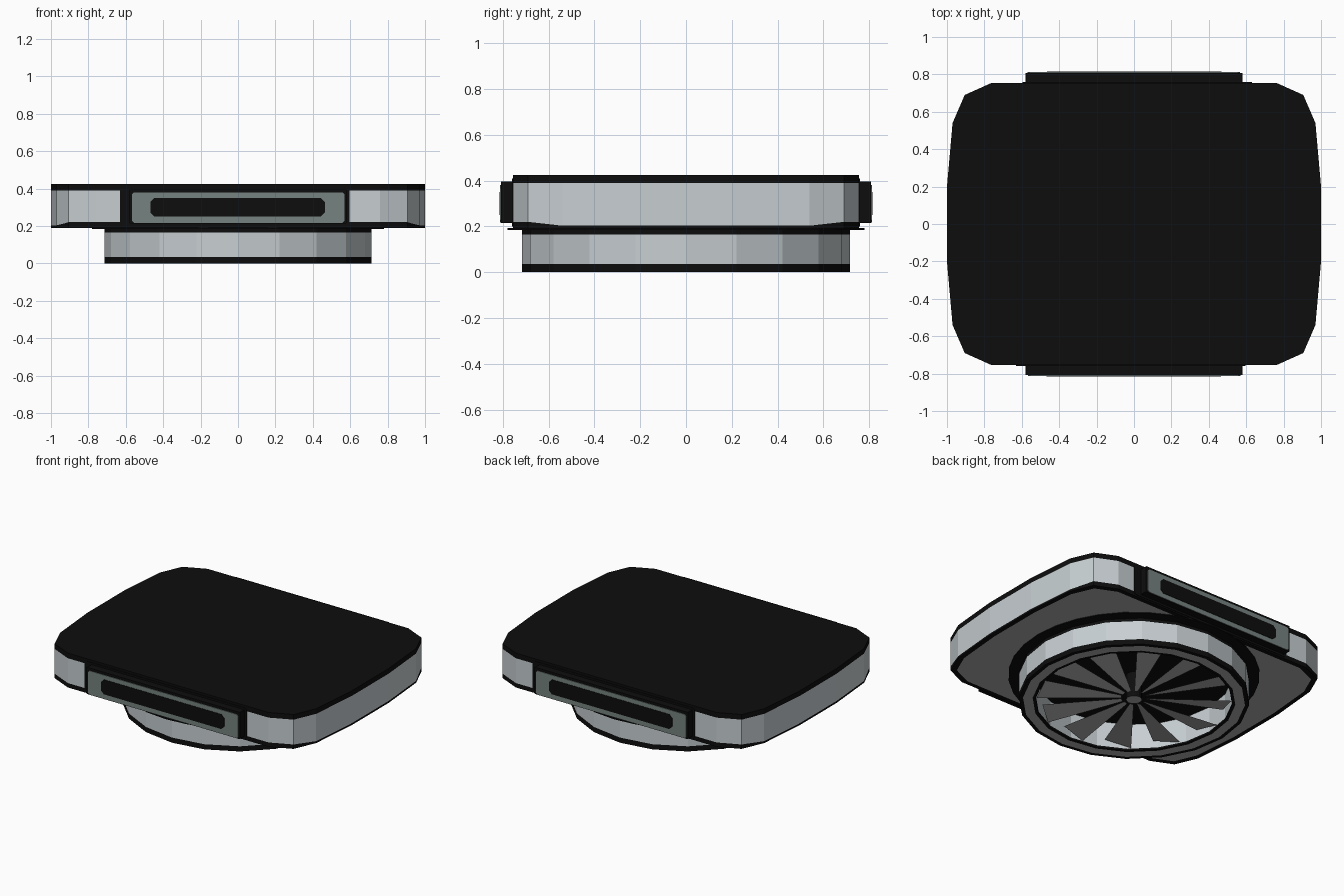
import bpy, bmesh, math

if "Cube" in bpy.data.objects:
    bpy.data.objects.remove(bpy.data.objects["Cube"])


def mat(name, rgb):
    m = bpy.data.materials.new(name)
    m.diffuse_color = (*rgb, 1)
    m.use_nodes = True
    m.node_tree.nodes["Principled BSDF"].inputs["Base Color"].default_value = m.diffuse_color
    return m


BLACK = mat("black", (0.004, 0.004, 0.004))
LIGHT = mat("light_grey", (0.57, 0.62, 0.64))
MID = mat("neutral_grey", (0.41, 0.41, 0.42))
TEAL = mat("green_grey", (0.18, 0.225, 0.215))


def finish(name, bm, mats, recalc=True):
    if recalc:
        bmesh.ops.recalc_face_normals(bm, faces=bm.faces)
    me = bpy.data.meshes.new(name)
    bm.to_mesh(me)
    bm.free()
    for m in mats:
        me.materials.append(m)
    ob = bpy.data.objects.new(name, me)
    bpy.context.collection.objects.link(ob)
    return ob


def loft(name, loops, seg_mats, mats, cap_start=None, cap_end=None, closed=False):
    """Bridge matching loops; seg_mats gives the material of each band."""
    bm = bmesh.new()
    rings = [[bm.verts.new(p) for p in loop] for loop in loops]
    n = len(rings[0])
    for k, mi in enumerate(seg_mats):
        a, b = rings[k], rings[(k + 1) % len(rings)]
        for i in range(n):
            j = (i + 1) % n
            bm.faces.new((a[i], a[j], b[j], b[i])).material_index = mi
    if cap_start is not None:
        bm.faces.new(rings[0]).material_index = cap_start
    if cap_end is not None:
        bm.faces.new(rings[-1]).material_index = cap_end
    return finish(name, bm, mats)


def circle(r, z, n=20):
    return [(r * math.cos(2 * math.pi * i / n), r * math.sin(2 * math.pi * i / n), z)
            for i in range(n)]


# Main slab: bowed rounded outline, black edge bands, grey underside
quarter = [(1.0, 0.2), (0.97, 0.54), (0.905, 0.69), (0.76, 0.755)]
outline = (quarter + [(-x, y) for x, y in reversed(quarter)]
           + [(-x, -y) for x, y in quarter] + [(x, -y) for x, y in reversed(quarter)])


def slab_loop(z, s=0.0):
    return [(x * (1 - s), y * (1 - s * 1.3), z) for x, y in outline]


low_band = [(x, y, 0.22 if abs(y) > 0.6 else 0.203) for x, y in outline]
loft("slab_body",
     [slab_loop(0.19, 0.03), slab_loop(0.19), low_band, slab_loop(0.39), slab_loop(0.425)],
     [0, 0, 1, 0], [BLACK, LIGHT, MID], cap_start=2, cap_end=0)

# Black disc under the slab, behind the fan ring
loft("ring_backing", [circle(0.78, 0.185, 32), circle(0.78, 0.192, 32)], [0], [BLACK], 0, 0)

# Fan ring
profile = [(0.715, 0.188), (0.715, 0.165), (0.715, 0.035), (0.715, 0.0), (0.69, 0.0),
           (0.63, 0.0), (0.61, 0.0), (0.61, 0.012), (0.61, 0.188)]
loft("fan_ring", [circle(r, z) for r, z in profile],
     [0, 1, 0, 0, 2, 0, 0, 1, 0], [BLACK, LIGHT, MID], closed=True)

# Fan blades, slightly pitched
bm = bmesh.new()
COUNT = 12
for i in range(COUNT):
    a = 2 * math.pi * i / COUNT
    half = math.pi / COUNT / 2
    corners = []
    for r, off, z in ((0.08, -half, 0.022), (0.605, -half, 0.015),
                      (0.58, half, 0.045), (0.08, half, 0.03)):
        t = a + off * 1.1
        corners.append(bm.verts.new((r * math.cos(t), r * math.sin(t), z)))
    f = bm.faces.new(corners)
    f.normal_update()
    if f.normal.z > 0:
        f.normal_flip()
finish("fan_blades", bm, [MID], recalc=False)

# Fan hub
loft("fan_hub", [circle(0.05, 0.012, 12), circle(0.05, 0.188, 12)], [0], [BLACK, MID], 1, 0)


# Side vents, front and back
def vent_part(name, x0, x1, z0, z1, c, y0, y1, material):
    shape = [(x0 + c, z0), (x1 - c, z0), (x1, z0 + c), (x1, z1 - c),
             (x1 - c, z1), (x0 + c, z1), (x0, z1 - c), (x0, z0 + c)]
    for side, s in (("front", -1), ("back", 1)):
        loops = [[(-s * x, s * y, z) for x, z in shape] for y in (y0, y1)]
        loft(f"{side}_{name}", loops, [0], [material], 0, 0)


vent_part("vent_surround", -0.632, 0.597, 0.2, 0.41, 0.012, 0.75, 0.759, BLACK)
vent_part("vent_box", -0.58, 0.58, 0.214, 0.397, 0.002, 0.74, 0.808, BLACK)
vent_part("vent_frame", -0.568, 0.57, 0.217, 0.38, 0.012, 0.805, 0.812, TEAL)
vent_part("vent_slot", -0.468, 0.465, 0.25, 0.35, 0.022, 0.81, 0.815, BLACK)
